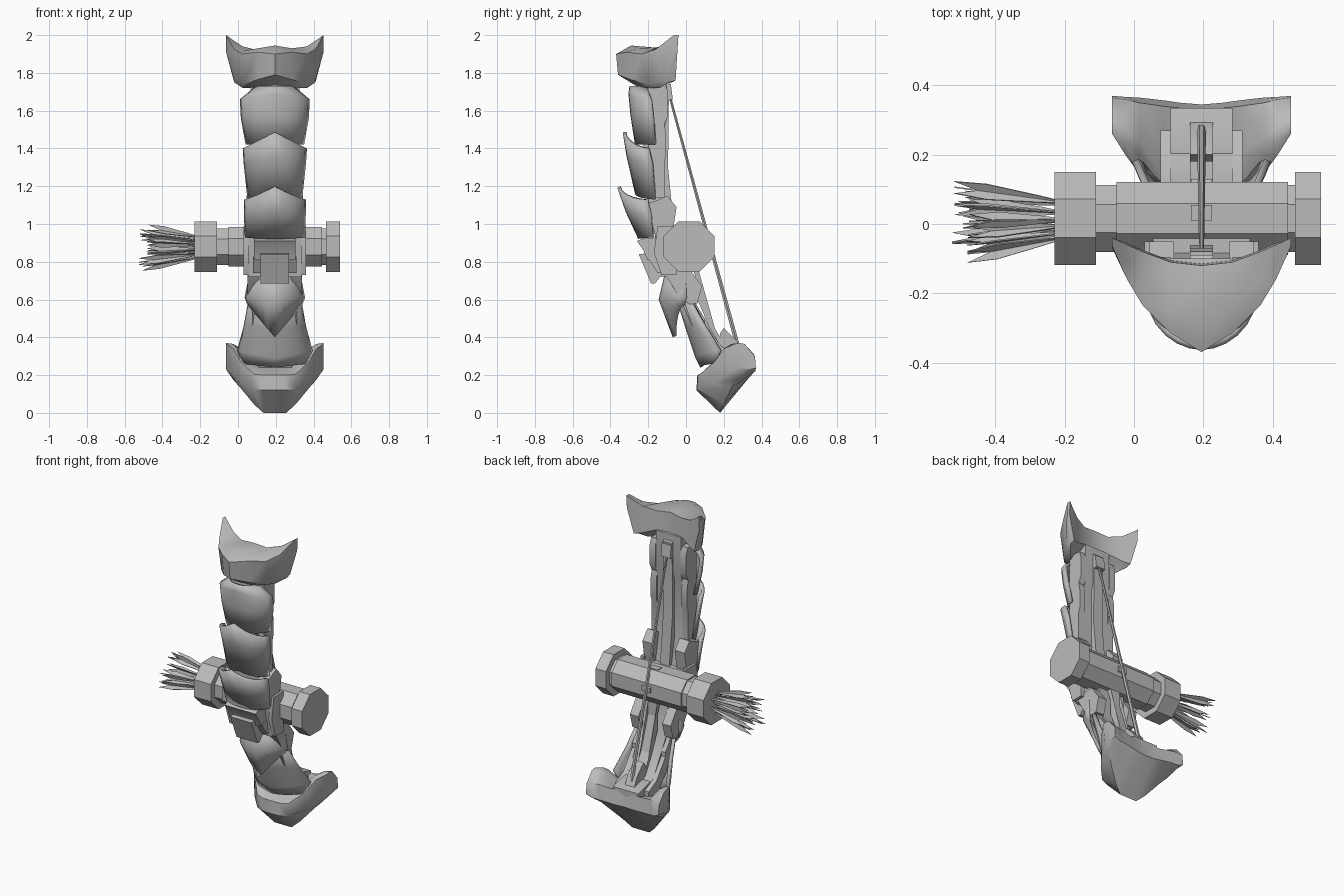
import bpy, bmesh, math, random
from mathutils import Vector, Matrix

random.seed(4)
CX = 0.195  # centre plane of the bow limbs
grey = bpy.data.materials.new("worn grey")
grey.diffuse_color = (0.5, 0.5, 0.5, 1)


def finish(name, bm, angle=30):
    bmesh.ops.recalc_face_normals(bm, faces=bm.faces)
    me = bpy.data.meshes.new(name)
    bm.to_mesh(me)
    bm.free()
    ob = bpy.data.objects.new(name, me)
    bpy.context.collection.objects.link(ob)
    me.materials.append(grey)
    bpy.ops.object.select_all(action='DESELECT')
    ob.select_set(True)
    bpy.context.view_layer.objects.active = ob
    bpy.ops.object.shade_smooth_by_angle(angle=math.radians(angle))
    return ob


def skin(bm, rings, closed=True, caps=True):
    vr = [[bm.verts.new(p) for p in r] for r in rings]
    n = len(vr[0])
    for a, b in zip(vr, vr[1:]):
        for i in range(n if closed else n - 1):
            j = (i + 1) % n
            bm.faces.new((a[i], a[j], b[j], b[i]))
    if caps:
        bm.faces.new(vr[0])
        bm.faces.new(vr[-1])


def slab(name, pts, spans):
    """Side profile (y, z) extruded across each (x0, x1) span."""
    bm = bmesh.new()
    for x0, x1 in spans:
        skin(bm, [[(CX + x, y, z) for y, z in pts] for x in (x0, x1)])
    return finish(name, bm)


def pair(a, b):
    return [(a, b), (-b, -a)]


def cap(name, half):
    """Solid lofted over mirrored stations (offset, side profile)."""
    st = [(-d, p) for d, p in reversed(half) if d > 0] + half
    bm = bmesh.new()
    skin(bm, [[(CX + d, y, z) for y, z in p] for d, p in st])
    return finish(name, bm, 45)


def plate(name, rows, n=12):
    """Curved scale: rows of (half width, edge y, edge z, centre y, centre z)."""
    bm = bmesh.new()
    rings = []
    for w, ey, ez, cy, cz in rows:
        r = []
        for i in range(n + 1):
            t = -1 + 2 * i / n
            k = 1 - abs(t) ** 1.9
            s = math.sin(t * math.pi / 2) * 0.7 + t * 0.3
            r.append((CX + w * s, ey + (cy - ey) * k, ez + (cz - ez) * (1 - abs(s))))
        rings.append(r)
    skin(bm, rings, closed=False, caps=False)
    ob = finish(name, bm, 50)
    m = ob.modifiers.new("thickness", 'SOLIDIFY')
    m.thickness = 0.02
    m.offset = -1
    return ob


def rod(name, a, b, r0, r1, seg):
    a, b = Vector(a), Vector(b)
    bm = bmesh.new()
    q = (b - a).to_track_quat('Z', 'Y').to_matrix().to_4x4()
    bmesh.ops.create_cone(bm, cap_ends=True, segments=seg, radius1=r0, radius2=r1, depth=(b - a).length,
                          matrix=Matrix.Translation((a + b) / 2) @ q @ Matrix.Rotation(math.pi / seg, 4, 'Z'))
    return finish(name, bm)


# Limb tip caps
cap("upper_tip_cap", [
    (0.0, [(-.37, 1.90), (-.29, 1.945), (-.12, 1.93), (-.115, 1.80), (-.27, 1.735), (-.36, 1.79)]),
    (0.09, [(-.315, 1.91), (-.25, 1.93), (-.11, 1.92), (-.105, 1.80), (-.23, 1.72), (-.295, 1.765)]),
    (0.17, [(-.235, 1.90), (-.17, 1.915), (-.08, 1.94), (-.075, 1.77), (-.14, 1.72), (-.205, 1.74)]),
    (0.215, [(-.16, 1.925), (-.11, 1.95), (-.06, 1.97), (-.055, 1.76), (-.09, 1.75), (-.13, 1.76)]),
    (0.258, [(-.065, 2.0), (-.055, 2.0), (-.04, 2.0), (-.045, 1.92), (-.055, 1.91), (-.07, 1.91)])])
cap("lower_tip_cap", [
    (0.0, [(.06, .20), (.055, .12), (.18, .0), (.345, .21), (.33, .30), (.20, .25), (.12, .225)]),
    (0.06, [(.062, .20), (.058, .12), (.18, .0), (.35, .21), (.335, .30), (.20, .25), (.12, .225)]),
    (0.11, [(.075, .205), (.075, .125), (.20, .045), (.357, .215), (.34, .30), (.20, .26), (.13, .235)]),
    (0.18, [(.15, .27), (.145, .155), (.24, .13), (.365, .22), (.35, .31), (.25, .34), (.2, .32)]),
    (0.22, [(.2, .34), (.2, .20), (.27, .175), (.367, .22), (.36, .31), (.28, .365), (.24, .365)]),
    (0.258, [(.26, .365), (.275, .24), (.31, .23), (.37, .235), (.365, .30), (.31, .365), (.28, .37)])])

# Overlapping front scales
plate("upper_scale_1", [(.10, -.21, 1.73, -.30, 1.73), (.185, -.185, 1.66, -.305, 1.69),
                        (.18, -.175, 1.56, -.295, 1.58), (.155, -.165, 1.42, -.27, 1.42)])
plate("upper_scale_2", [(.17, -.20, 1.40, -.335, 1.485), (.165, -.18, 1.32, -.315, 1.36),
                        (.145, -.165, 1.13, -.27, 1.16)])
plate("upper_scale_3", [(.145, -.20, 1.13, -.345, 1.20), (.145, -.18, 1.05, -.30, 1.07),
                        (.14, -.17, .93, -.235, .93)])
plate("lower_scale_1", [(.135, .0, .74, -.11, .75), (.16, .0, .61, -.145, .60),
                        (.145, -.01, .57, -.07, .40)])
plate("lower_scale_2", [(.14, .02, .60, -.05, .60), (.165, .10, .46, 0.0, .44),
                        (.20, .18, .33, .05, .29), (.17, .16, .26, .075, .24)])

# Limb spines and stepped side rails
slab("upper_spine", [(-.17, 1.81), (-.10, 1.80), (-.10, 1.56), (-.115, 1.50), (-.115, 1.14), (-.08, .95),
                     (-.20, .95), (-.20, 1.2), (-.23, 1.45), (-.23, 1.72)], [(-.09, .09)])
slab("upper_center_bar", [(-.12, 1.77), (-.09, 1.75), (-.095, 1.3), (-.06, .95), (-.12, .95)], [(-.033, .033)])
slab("upper_rails", [(-.20, 1.74), (-.11, 1.74), (-.095, 1.70), (-.095, 1.57), (-.115, 1.53), (-.105, 1.48),
                     (-.105, 1.36), (-.115, 1.33), (-.115, 1.14), (-.20, 1.14)], pair(.09, .13))
slab("upper_shoulders", [(-.21, 1.11), (-.165, 1.12), (-.10, 1.15), (-.05, 1.09), (-.07, .96),
                         (-.16, .93)], pair(.08, .15))
slab("lower_spine", [(-.09, .80), (.03, .80), (.04, .60), (.18, .36), (.26, .30), (.16, .24), (.02, .52)],
     [(-.09, .09)])
slab("lower_center_bar", [(.03, .78), (.06, .78), (.06, .60), (.2, .37), (.27, .3), (.2, .28)], [(-.033, .033)])
slab("lower_rails", [(-.03, .60), (.04, .60), (.06, .55), (.10, .50), (.10, .47), (.19, .35), (.27, .31),
                     (.27, .27), (.18, .27), (.06, .40)], pair(.09, .118))
slab("lower_shoulders", [(-.12, .75), (.02, .76), (.085, .67), (.06, .58), (.02, .575), (-.04, .62)], pair(.085, .145))

# Grip with its stepped front block
slab("grip_core", [(-.17, .97), (0, .97), (0, .74), (-.13, .72)], [(-.14, .14)])
slab("grip_upper_block", [(-.26, .91), (-.22, .925), (-.12, .93), (-.12, .81), (-.205, .81), (-.225, .86)],
     [(-.11, .11)])
slab("grip_lower_block", [(-.25, .84), (-.205, .845), (-.12, .85), (-.12, .74), (-.165, .685), (-.185, .685)],
     [(-.075, .075)])
slab("grip_cheeks", [(-.20, .82), (-.12, .83), (-.10, .74), (-.15, .74)], pair(.075, .115))
slab("grip_clamps", [(-.15, .99), (-.05, .99), (-.05, .73), (-.13, .73), (-.17, .85)], pair(.14, .165))

# Octagonal quiver tube across the back of the grip
TY, TZ = .016, .88
for nm, x0, x1, r in (("quiver_tube", -.05, .445, .105), ("quiver_neck", -.12, .48, .097),
                      ("quiver_mouth", -.23, -.11, .134), ("quiver_end_cap", .465, .54, .134)):
    rr = r / math.cos(math.pi / 8)
    rod(nm, (x0, TY, TZ), (x1, TY, TZ), rr, rr, 8)
slab("quiver_buckle", [(.01, .99), (.055, .99), (.055, .97), (.01, .97)], [(-.03, .03)])
slab("quiver_strap", [(.11, .91), (.13, .90), (.13, .87), (.11, .86)], [(-.03, .03)])

# Feathered arrow ends fanning out of the mouth
bm = bmesh.new()
for k in range(11):
    ang = k * 2.4 + random.uniform(-.3, .3)
    rad = 0.3 + 0.7 * math.sqrt(k / 10)
    u = Vector((0, math.cos(ang), math.sin(ang))) * rad
    a = Vector((-.18, TY, TZ)) + u * .055
    b = Vector((-.42 - random.random() * .06, TY, TZ)) + u * .105
    d = (b - a).normalized()
    for f in range(3):
        t = ang + f * math.tau / 3
        w = Vector((0, math.cos(t), math.sin(t)))
        s = d.cross(w) * .002
        outline = [a, a.lerp(b, .35) + w * .012, a.lerp(b, .85) + w * .026, b + d * .05 + w * .02, b - d * .02]
        skin(bm, [[p + s for p in outline], [p - s for p in outline]])
finish("arrow_feathers", bm)

# Bowstring and its anchors
top, bot = (CX, -.09, 1.69), (CX, .275, .35)
rod("bowstring", top, bot, .007, .013, 6)
slab("upper_string_anchor", [(-.13, 1.74), (-.08, 1.74), (-.07, 1.66), (-.12, 1.65)], [(-.033, .033)])
slab("lower_string_anchor", [(.18, .42), (.20, .45), (.27, .38), (.30, .31), (.2, .28)], [(-.033, .033)])
slab("lower_anchor_plate", [(.18, .34), (.22, .345), (.335, .315), (.335, .27), (.2, .25)], [(-.09, .09)])
